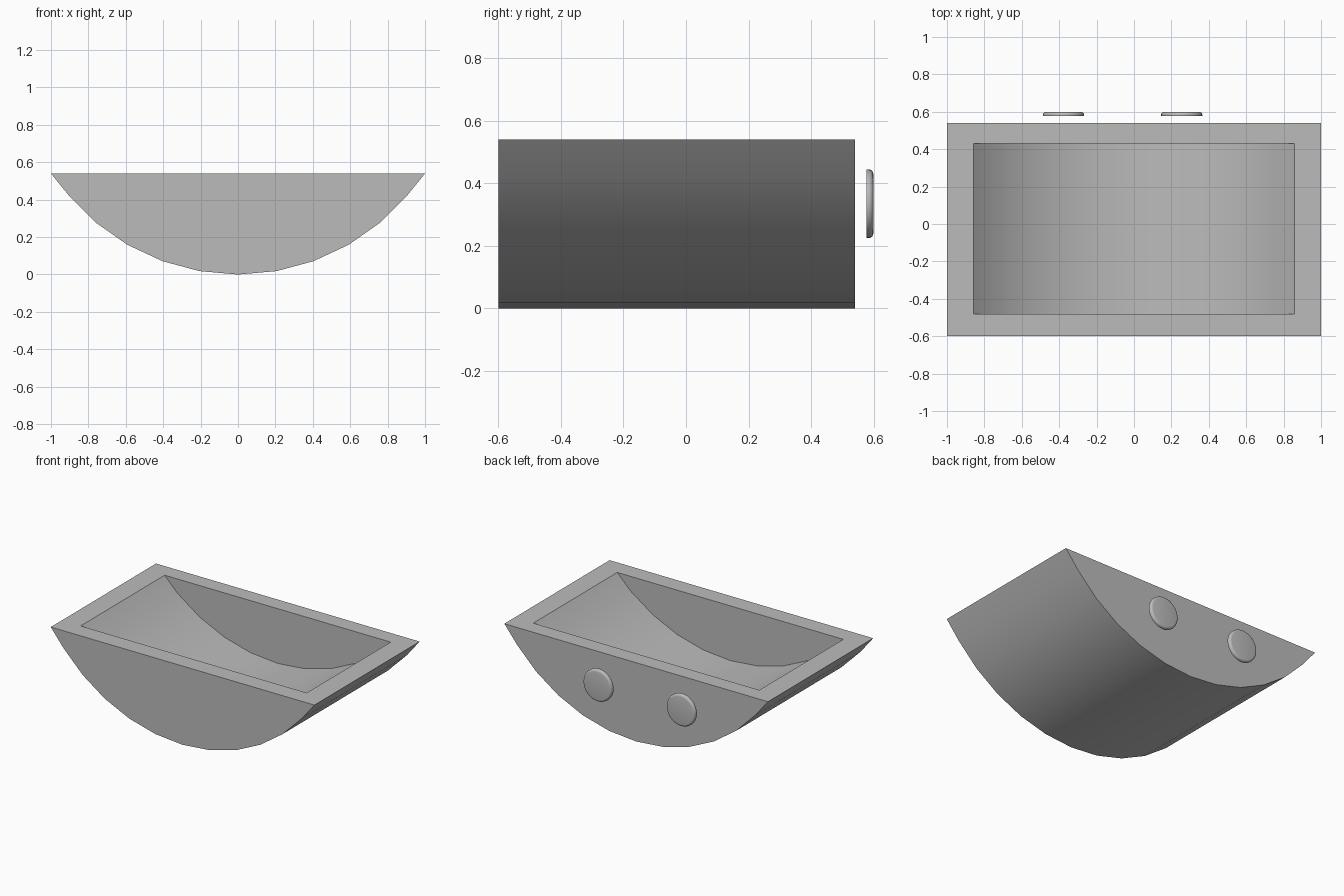
import bpy, bmesh
from math import sin, cos, radians
from mathutils import Matrix, Vector

default = bpy.data.objects.get("Cube")
if default:
    bpy.data.objects.remove(default, do_unlink=True)

RADIUS = 1.18      # curve of the trough, in 10 degree facets
HEIGHT = 0.54

grey = bpy.data.materials.new("plain grey")
grey.use_nodes = True
colour = (0.5, 0.5, 0.5, 1)
grey.diffuse_color = colour
grey.node_tree.nodes["Principled BSDF"].inputs["Base Color"].default_value = colour


def add_object(name, bm):
    bmesh.ops.recalc_face_normals(bm, faces=bm.faces)
    mesh = bpy.data.meshes.new(name)
    bm.to_mesh(mesh)
    bm.free()
    mesh.materials.append(grey)
    obj = bpy.data.objects.new(name, mesh)
    bpy.context.collection.objects.link(obj)
    return obj


def activate(obj):
    bpy.ops.object.select_all(action="DESELECT")
    obj.select_set(True)
    bpy.context.view_layer.objects.active = obj


def extrude_profile(name, points, y0, y1):
    bm = bmesh.new()
    face = bm.faces.new([bm.verts.new((x, y0, z)) for x, z in points])
    result = bmesh.ops.extrude_face_region(bm, geom=[face])
    moved = [v for v in result["geom"] if isinstance(v, bmesh.types.BMVert)]
    bmesh.ops.translate(bm, vec=Vector((0, y1 - y0, 0)), verts=moved)
    return add_object(name, bm)


def arc(limit, lift=0):
    angles = [radians(a) for a in range(-limit, limit + 1, 10)]
    return [(RADIUS * sin(a), RADIUS * (1 - cos(a)) + lift) for a in angles]


# Trough body with a curved underside
body = extrude_profile("trough_body", [(-1, HEIGHT)] + arc(50) + [(1, HEIGHT)], -0.6, 0.54)

# Hollow: the same curve, raised
hollow = extrude_profile("hollow_cutter", arc(60, 0.165), -0.48, 0.43)
hollow.hide_render = True
cut = body.modifiers.new("hollow", "BOOLEAN")
cut.operation = "DIFFERENCE"
cut.solver = "EXACT"
cut.object = hollow
activate(body)
bpy.ops.object.modifier_apply(modifier=cut.name)
bpy.data.objects.remove(hollow, do_unlink=True)
bpy.ops.object.shade_smooth_by_angle(angle=radians(30))

# Round buttons floating just behind the back wall
for name, x in (("right_button", -0.377), ("left_button", 0.255)):
    bm = bmesh.new()
    bmesh.ops.create_cone(bm, cap_ends=True, segments=32, radius1=0.11, radius2=0.11, depth=0.022,
                          matrix=Matrix.Translation((x, 0.588, 0.335)) @ Matrix.Rotation(radians(-90), 4, "X"))
    rim = [e for e in bm.edges if all(v.co.y > 0.588 for v in e.verts)]
    bmesh.ops.bevel(bm, geom=rim, offset=0.015, segments=4, profile=0.5, affect="EDGES")
    button = add_object(name, bm)
    activate(button)
    bpy.ops.object.shade_smooth_by_angle(angle=radians(30))
